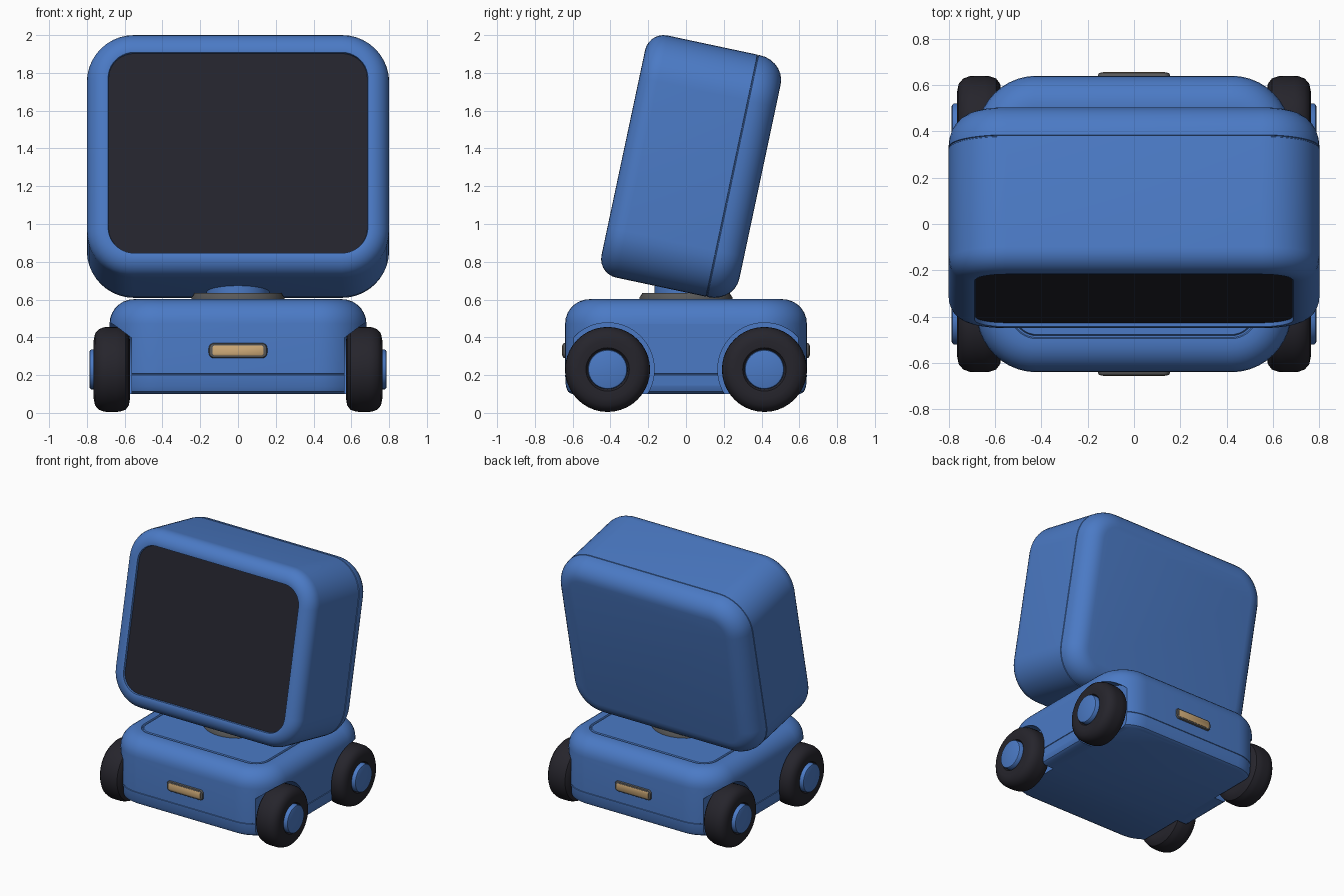
import bpy, bmesh, math
from mathutils import Vector

if "Cube" in bpy.data.objects:
    bpy.data.objects.remove(bpy.data.objects["Cube"])


def material(name, rgb):
    m = bpy.data.materials.new(name)
    m.diffuse_color = (*rgb, 1)
    m.use_nodes = True
    m.node_tree.nodes["Principled BSDF"].inputs["Base Color"].default_value = m.diffuse_color
    return m


BLUE = material("blue_shell", (0.07, 0.195, 0.56))
BLACK = material("black_glass", (0.018, 0.018, 0.027))
RUBBER = material("black_rubber", (0.019, 0.018, 0.025))
GREY = material("grey_metal", (0.10, 0.10, 0.10))
TAN = material("tan_lens", (0.60, 0.39, 0.18))

# (u, v, depth) -> xyz for each loft direction
AXES = {
    "x": lambda u, v, d: (d, u, v),
    "y": lambda u, v, d: (u, d, v),
    "z": lambda u, v, d: (u, v, d),
}


def arc(r_in, r_d, d0, outward, n=7):
    """Quarter round as (inset, depth) stages, narrowing or widening with depth."""
    pts = []
    for i in range(n + 1):
        a = math.pi / 2 * i / n
        if outward:
            pts.append((r_in * (1 - math.sin(a)), d0 + r_d * (1 - math.cos(a))))
        else:
            pts.append((r_in * (1 - math.cos(a)), d0 + r_d * math.sin(a)))
    return pts


def loft(name, hw, hh, r, stages, mat, axis="z", loc=(0, 0, 0), sign=1, seg=10, cap=None, smooth=True):
    """Stack rounded rectangles (a circle if r = hw = hh) through (inset, depth) stages."""
    bm = bmesh.new()
    rings = []
    for inset, d in stages:
        w, h, rad = hw - inset, hh - inset, max(r - inset, 0.004)
        ring = []
        for k, (sx, sy) in enumerate(((1, 1), (-1, 1), (-1, -1), (1, -1))):
            for i in range(seg + 1):
                a = math.pi / 2 * (k + i / seg)
                u = sx * (w - rad) + rad * math.cos(a)
                v = sy * (h - rad) + rad * math.sin(a)
                ring.append(bm.verts.new(AXES[axis](u, v, d * sign)))
        rings.append(ring)
    n = len(rings[0])
    for a, b in zip(rings, rings[1:]):
        for i in range(n):
            bm.faces.new((a[i], a[(i + 1) % n], b[(i + 1) % n], b[i]))
    first = bm.faces.new(rings[0])
    bm.faces.new(rings[-1])
    if cap:
        first.material_index = 1
    bmesh.ops.remove_doubles(bm, verts=bm.verts, dist=1e-5)
    bmesh.ops.recalc_face_normals(bm, faces=bm.faces)
    me = bpy.data.meshes.new(name)
    bm.to_mesh(me)
    bm.free()
    me.materials.append(mat)
    if cap:
        me.materials.append(cap)
    ob = bpy.data.objects.new(name, me)
    bpy.context.collection.objects.link(ob)
    ob.location = Vector(loc)
    if smooth:
        shade(ob)
    return ob


def shade(ob):
    bpy.ops.object.select_all(action="DESELECT")
    ob.select_set(True)
    bpy.context.view_layer.objects.active = ob
    bpy.ops.object.shade_smooth_by_angle(angle=math.radians(35))


def groove(d):
    return [(0, d - 0.004), (0.004, d - 0.002), (0.004, d + 0.002), (0, d + 0.004)]


# Monitor head: recessed screen, rounded bezel, seam, rounded back
D = 0.74
head_stages = [(0.115, 0.018 - D / 2), (0.112, 0.002 - D / 2)]
head_stages += arc(0.10, 0.10, -D / 2, True)
head_stages += groove(D / 2 - 0.15) + arc(0.13, 0.14, D / 2 - 0.14, False)
head = loft("monitor_head", 0.80, 0.655, 0.25, head_stages, BLUE, "y",
            (0, 0.03, 1.301), cap=BLACK)
head.rotation_euler.x = math.radians(-12)

# Chassis: chamfered bottom, seam, rounded shoulders, recessed deck
base_stages = [(0.035, 0.10), (0.015, 0.112), (0.004, 0.14)] + groove(0.205)
base_stages += arc(0.13, 0.13, 0.472, False) + [(0.145, 0.602), (0.150, 0.594), (0.158, 0.594), (0.163, 0.602)]
chassis = loft("chassis", 0.68, 0.64, 0.26, base_stages, BLUE, smooth=False)

# Wheel arches cut from the chassis
cutters = []
for sx in (-1, 1):
    for sy in (-1, 1):
        c = loft("arch_cutter", 0.247, 0.247, 0.247, [(0, 0.565), (0, 0.9)], BLUE, "x",
                 (0, sy * 0.415, 0.23), sx, seg=14, smooth=False)
        c.hide_render = True
        mod = chassis.modifiers.new("arch", "BOOLEAN")
        mod.operation, mod.solver, mod.object = "DIFFERENCE", "EXACT", c
        cutters.append(c)
bpy.context.view_layer.objects.active = chassis
for mod in list(chassis.modifiers):
    bpy.ops.object.modifier_apply(modifier=mod.name)
for c in cutters:
    bpy.data.objects.remove(c)
shade(chassis)

# Neck and turntable
loft("turntable", 0.245, 0.245, 0.245, [(0, 0.59), (0, 0.612), (0.014, 0.635)], GREY)
loft("neck", 0.168, 0.168, 0.168, [(0, 0.62), (0, 0.80)], BLUE)

# Tyres and hubs
tyre_stages = [(0.12, 0.590), (0.11, 0.576), (0.07, 0.572), (0.035, 0.578), (0.012, 0.595),
               (0.002, 0.625), (0, 0.645), (0, 0.69), (0.002, 0.71), (0.012, 0.737),
               (0.035, 0.757), (0.07, 0.764), (0.11, 0.760), (0.12, 0.745)]
hub_stages = [(0, 0.72), (0, 0.778), (0.004, 0.784), (0.012, 0.787)]
for sx, side in ((-1, "left"), (1, "right")):
    for sy, end in ((-1, "front"), (1, "back")):
        at = (0, sy * 0.415, 0.23)
        loft(f"{end}_{side}_tyre", 0.225, 0.225, 0.225, tyre_stages, RUBBER, "x", at, sx)
        loft(f"{end}_{side}_hub", 0.105, 0.105, 0.105, hub_stages, BLUE, "x", at, sx)

# Lamps at both ends
for sy, end in ((-1, "front"), (1, "back")):
    loft(f"{end}_lamp_frame", 0.155, 0.04, 0.028,
         [(0, 0.62), (0, 0.645), (0.004, 0.651), (0.010, 0.653)], GREY, "y", (0, 0, 0.33), sy)
    loft(f"{end}_lamp_lens", 0.135, 0.026, 0.012,
         [(0, 0.645), (0, 0.655), (0.003, 0.657)], TAN, "y", (0, 0, 0.33), sy)
